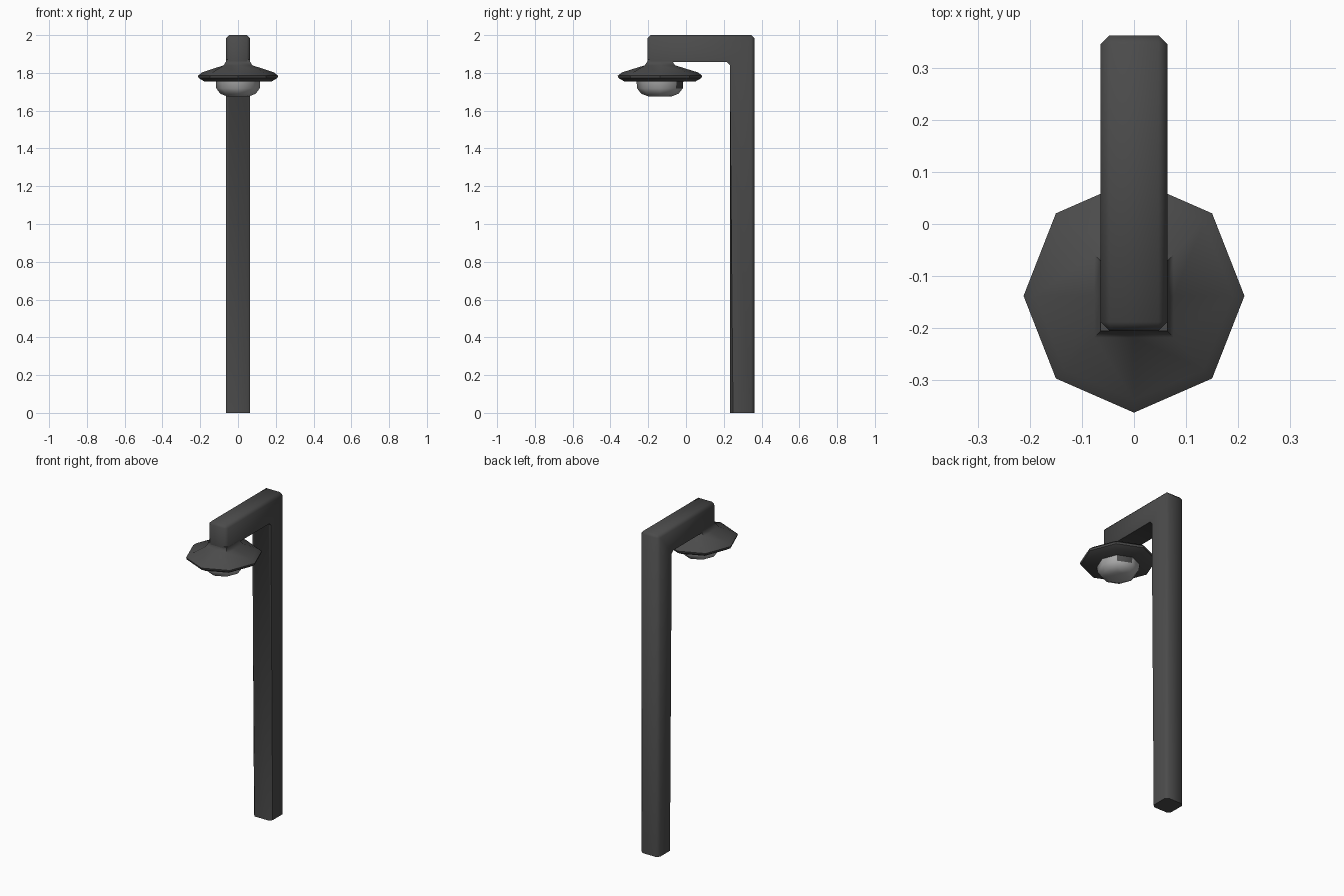
import bpy, bmesh, math

if "Cube" in bpy.data.objects:
    bpy.data.objects.remove(bpy.data.objects["Cube"])

HEAD_Y = -0.138


def material(name, value):
    m = bpy.data.materials.new(name)
    m.diffuse_color = (value, value, value, 1)
    m.use_nodes = True
    m.node_tree.nodes["Principled BSDF"].inputs["Base Color"].default_value = m.diffuse_color
    return m


dark = material("dark_metal", 0.07)
light = material("lamp_glass", 0.4)


def finish(name, bm, mats, angle):
    bmesh.ops.recalc_face_normals(bm, faces=bm.faces)
    mesh = bpy.data.meshes.new(name)
    bm.to_mesh(mesh)
    bm.free()
    ob = bpy.data.objects.new(name, mesh)
    bpy.context.collection.objects.link(ob)
    for m in mats:
        mesh.materials.append(m)
    bpy.ops.object.select_all(action='DESELECT')
    ob.select_set(True)
    bpy.context.view_layer.objects.active = ob
    bpy.ops.object.shade_smooth_by_angle(angle=math.radians(angle))
    return ob


def loft(profile):
    """Eight-sided rings (rx, ry, z, square); square rings push out the corners."""
    bm = bmesh.new()
    rings = []
    for rx, ry, z, square in profile:
        ring = []
        for k in range(8):
            a = k * math.pi / 4
            s = math.sqrt(2) if square and k % 2 else 1
            ring.append(bm.verts.new((rx * s * math.cos(a),
                                      HEAD_Y + ry * s * math.sin(a), z)))
        rings.append(ring)
    for a, b in zip(rings, rings[1:]):
        for k in range(8):
            n = (k + 1) % 8
            bm.faces.new((a[k], a[n], b[n], b[k]))
    bm.faces.new(rings[0])
    bm.faces.new(rings[-1])
    bm.faces.ensure_lookup_table()
    return bm


# Post and arm: one L-shaped profile extruded across x
W = 0.064
outline = [(0.232, 0), (0.362, 0), (0.362, 2), (-0.205, 2), (-0.205, 1.857),
           (0.217, 1.857), (0.232, 1.842)]
bm = bmesh.new()
face = bm.faces.new([bm.verts.new((-W, y, z)) for y, z in outline])
ext = bmesh.ops.extrude_face_region(bm, geom=[face])
bmesh.ops.translate(bm, vec=(2 * W, 0, 0),
                    verts=[g for g in ext["geom"] if isinstance(g, bmesh.types.BMVert)])
bmesh.ops.recalc_face_normals(bm, faces=bm.faces)
# Soften outer edges, leaving the base and inner corner crisp
edges = []
for e in bm.edges:
    mid = (e.verts[0].co + e.verts[1].co) / 2
    cross = abs(e.verts[0].co.x - e.verts[1].co.x) > 0.01
    if mid.z < 0.01 or (cross and mid.z < 1.95):
        continue
    if not cross and 1.84 < mid.z < 1.86:
        continue
    edges.append(e)
bmesh.ops.bevel(bm, geom=edges, offset=0.017, segments=1, affect='EDGES')
finish("post_and_arm", bm, [dark], 50)

# Lamp shade: square neck flaring into an octagonal dish
shade = loft([(0.064, 0.067, 1.87, True), (0.064, 0.067, 1.86, True),
              (0.076, 0.08, 1.84, True), (0.19, 0.2, 1.803, False),
              (0.212, 0.224, 1.785, False), (0.209, 0.22, 1.773, False),
              (0.177, 0.187, 1.754, False)])
finish("lamp_shade", shade, [dark], 40)

# Lamp glass: shallow bowl below the shade, with one dark panel at the back right
glass = loft([(0.118, 0.124, 1.758, False), (0.115, 0.121, 1.718, False),
              (0.094, 0.099, 1.69, False), (0.06, 0.063, 1.676, False)])
glass.faces[1].material_index = 1
finish("lamp_glass", glass, [light, dark], 60)
